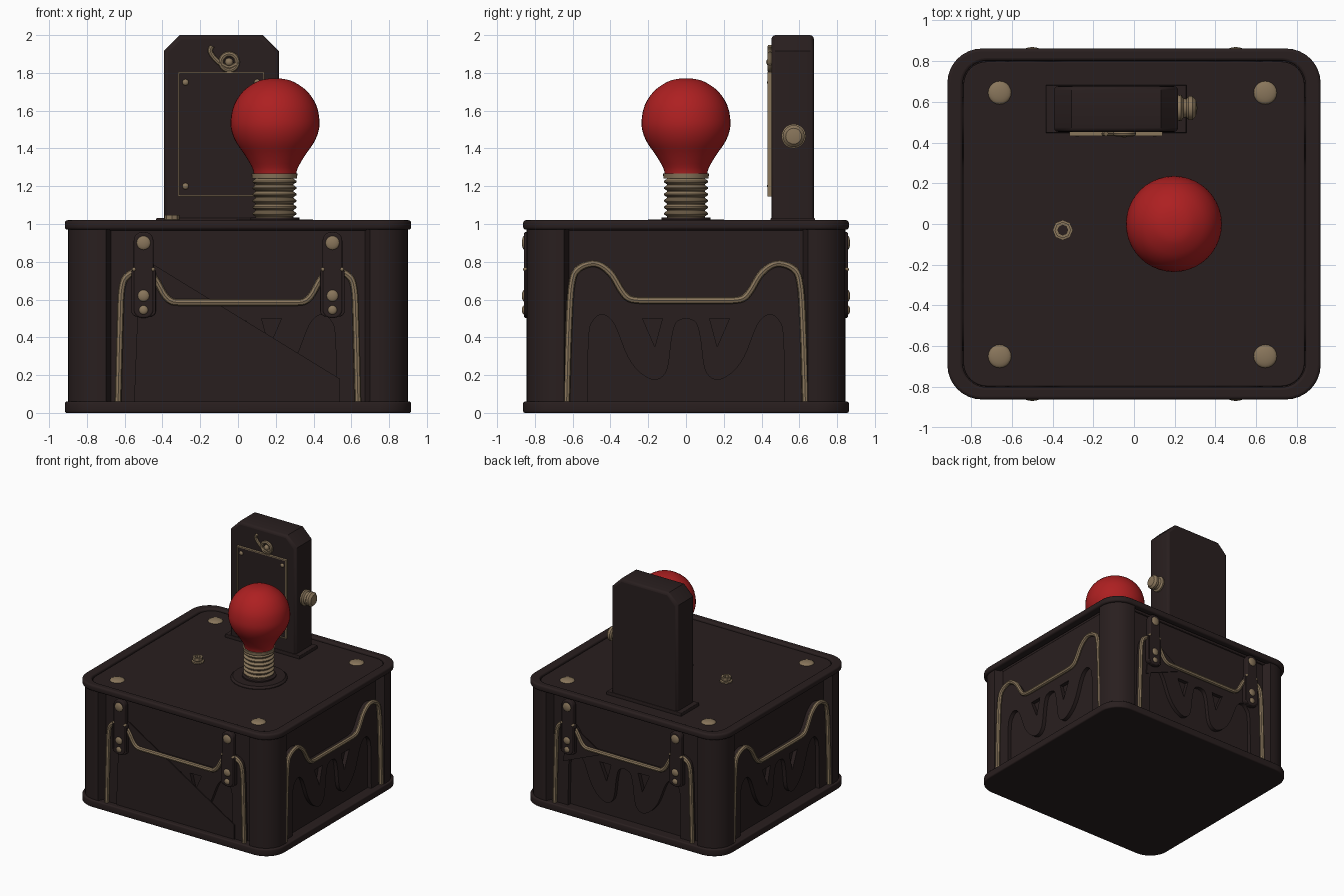
import bpy, bmesh, math
from mathutils import Vector

if "Cube" in bpy.data.objects:
    bpy.data.objects.remove(bpy.data.objects["Cube"])


def material(name, rgb):
    m = bpy.data.materials.new(name)
    m.use_nodes = True
    m.diffuse_color = (*rgb, 1)
    m.node_tree.nodes["Principled BSDF"].inputs["Base Color"].default_value = (*rgb, 1)
    return m


DARK = material("dark brown metal", (0.022, 0.0135, 0.0135))
BRASS = material("aged brass", (0.25, 0.18, 0.105))
RED = material("red glass", (0.42, 0.014, 0.015))
UP = math.pi / 2


def finish(ob, loc=(0, 0, 0), rot=(0, 0, 0)):
    ob.location, ob.rotation_euler = loc, rot
    bpy.ops.object.select_all(action='DESELECT')
    ob.select_set(True)
    bpy.context.view_layer.objects.active = ob
    if ob.type == 'CURVE':
        bpy.ops.object.convert(target='MESH')
    bpy.ops.object.shade_smooth_by_angle(angle=math.radians(35))
    return ob


def curve(name, lines, mat, closed=True, dims='2D', **settings):
    cu = bpy.data.curves.new(name, 'CURVE')
    cu.dimensions = dims
    for pts in lines:
        s = cu.splines.new('POLY')
        s.points.add(len(pts) - 1)
        for p, co in zip(s.points, pts):
            p.co = (co[0], co[1], 0, 1)
        s.use_cyclic_u = closed
    for k, v in settings.items():
        setattr(cu, k, v)
    cu.materials.append(mat)
    ob = bpy.data.objects.new(name, cu)
    bpy.context.collection.objects.link(ob)
    return ob


def plate(name, lines, thick, loc, mat=DARK, rot=(0, 0, 0), bevel=0.0):
    ob = curve(name, lines, mat, fill_mode='BOTH', extrude=thick / 2 - bevel,
               bevel_depth=bevel, offset=-bevel, bevel_resolution=2)
    return finish(ob, loc, rot)


def tube(name, pts, radius, loc, rot, closed=False):
    ob = curve(name, [pts], BRASS, closed, '3D', bevel_depth=radius,
               bevel_resolution=2, use_fill_caps=True)
    return finish(ob, loc, rot)


def lathe(name, profile, loc, mat=BRASS, rot=(0, 0, 0), sides=32):
    bm = bmesh.new()
    vs = [bm.verts.new((r, 0, z)) for r, z in profile]
    es = [bm.edges.new(p) for p in zip(vs, vs[1:])]
    bmesh.ops.spin(bm, geom=vs + es, cent=(0, 0, 0), axis=(0, 0, 1),
                   angle=math.tau, steps=sides)
    bmesh.ops.remove_doubles(bm, verts=bm.verts, dist=1e-4)
    bmesh.ops.recalc_face_normals(bm, faces=bm.faces)
    me = bpy.data.meshes.new(name)
    bm.to_mesh(me)
    bm.free()
    me.materials.append(mat)
    ob = bpy.data.objects.new(name, me)
    bpy.context.collection.objects.link(ob)
    return finish(ob, loc, rot)


def dome(name, r, h, loc, rot=(0, 0, 0)):
    arc = [(r * math.cos(a * UP / 5), h * math.sin(a * UP / 5)) for a in range(6)]
    return lathe(name, [(r, -0.01)] + arc, loc, BRASS, rot, 20)


def smooth(pts, n=5):
    """Catmull-Rom sampling through the points."""
    out, p = [], [Vector(q) for q in [pts[0]] + pts + [pts[-1]]]
    for a, b, c, d in zip(p, p[1:], p[2:], p[3:]):
        for i in range(n):
            t = i / n
            out.append(0.5 * (2 * b + (c - a) * t + (2 * a - 5 * b + 4 * c - d) * t * t
                              + (3 * b - a - 3 * c + d) * t ** 3))
    return [tuple(v) for v in out] + [pts[-1]]


def mirror(half):
    return half + [(-x, z) for x, z in reversed(half) if x != 0]


def rect(hx, hy, cx=0, cy=0):
    return [(cx - hx, cy - hy), (cx + hx, cy - hy), (cx + hx, cy + hy), (cx - hx, cy + hy)]


def rounded(hx, hy, r, notch=0, n=8, gap=0.2):
    """Rounded rectangle, optionally with a shallow recess in every side."""
    pts = []
    for k, (sx, sy) in enumerate([(1, 1), (-1, 1), (-1, -1), (1, -1)]):
        for i in range(n + 1):
            a = (k + i / n) * UP
            pts.append((sx * (hx - r) + r * math.cos(a), sy * (hy - r) + r * math.sin(a)))
        if notch:
            out = Vector((math.cos((k + 1) * UP), math.sin((k + 1) * UP)))
            along = Vector((-out.y, out.x))
            dist, span = (hy, hx - gap) if k % 2 == 0 else (hx, hy - gap)
            for s, d in ((-1, 0), (-0.96, notch), (0.96, notch), (1, 0)):
                pts.append(tuple(out * (dist - d) + along * span * s))
    return pts


# Box shell, rims and lid
plate("box_body", [rounded(0.9, 0.845, 0.165, 0.065)], 0.95, (0, 0, 0.5))
plate("bottom_rim", [rounded(0.917, 0.862, 0.17)], 0.06, (0, 0, 0.03), bevel=0.01)
plate("top_rim", [rounded(0.917, 0.862, 0.17), rounded(0.842, 0.802, 0.12)], 0.05,
      (0, 0, 0.995), bevel=0.014)
plate("lid", [rounded(0.838, 0.798, 0.115)], 0.04, (0, 0, 0.985), bevel=0.006)

# Side panels: brass trim following a shoulder line above hanging drips
end_trim = mirror(smooth([(-.632, .06), (-.62, .45), (-.605, .68), (-.57, .762), (-.48, .79),
                          (-.4, .74), (-.34, .645), (-.3, .605), (-.24, .595)]))
face_trim = mirror(smooth([(-.635, .06), (-.625, .45), (-.615, .66), (-.58, .73), (-.5, .755),
                           (-.44, .71), (-.39, .625), (-.35, .59), (-.3, .585)]))
drips = mirror(smooth([(-.52, .06), (-.515, .4), (-.49, .49), (-.44, .52), (-.38, .47),
                       (-.31, .3), (-.24, .21), (-.16, .175), (-.1, .23), (-.075, .4),
                       (-.05, .48), (0, .5)]))
holes = [[(s * .23, .5), (s * .125, .5), (s * .165, .35)] for s in (1, -1)]

for side, angle, trim, wall in (("front", 0, face_trim, .845), ("right", UP, end_trim, .9),
                                ("back", 2 * UP, face_trim, .845), ("left", 3 * UP, end_trim, .9)):
    out = Vector((math.sin(angle), -math.cos(angle), 0))
    along = Vector((math.cos(angle), math.sin(angle), 0))
    turn = (UP, 0, angle)
    plate(side + "_drip_panel", [trim + drips[::-1]] + holes, 0.035, out * (wall - .05), rot=turn)
    tube(side + "_trim", trim, 0.018, out * (wall - .02), turn)
    if side not in ("front", "back"):
        continue
    # Flat sheet across the lower corner of the panel
    sheet = ([(-.52, .83), (-.55, .06), (.54, .06), (.54, .18)] if side == "front"
             else [(-.52, .78), (-.56, .42), (-.2, .57)])
    plate(side + "_sheet", [sheet], 0.008, out * (wall - .028), rot=turn)
    # Straps with brass studs
    for s in (-1, 1):
        base = out * (wall - .012) + along * s * .5
        plate(side + "_strap", [[(x, z + .73) for x, z in rounded(.052, .227, .045)]],
              0.05, base, rot=turn, bevel=0.008)
        plate(side + "_strap_buckle", [[(x, z + .64) for x, z in rounded(.065, .13, .03)]],
              0.04, base, rot=turn, bevel=0.006)
        for z, r in ((.9, .038), (.62, .032), (.545, .025)):
            dome(side + "_strap_stud", r, .014, base + out * .022 + Vector((0, 0, z)), turn)
        for dx in (-.05, .05):
            dome(side + "_strap_pin", .011, .012,
                 base + out * .018 + along * dx + Vector((0, 0, .76)), turn)

# Lid fittings
for x in (-.66, .645):
    for y in (-.65, .645):
        dome("lid_stud", 0.058, 0.018, (x, y, 1.003))
lathe("small_socket", [(.05, 0), (.05, .012), (.035, .014), (.04, .02), (.04, .045), (.024, .045),
                       (.024, 0)], (-.35, -.03, 1.003), sides=8)

# Bulb, screw thread and socket
lathe("bulb_socket", [(0, .035), (.13, .035), (.13, .025), (.2, .025), (.215, .01), (.215, 0)],
      (.195, 0, 1.0), DARK)
thread = [(.1, 1.01)]
for i in range(6):
    z = 1.04 + i * .034
    thread += [(.1, z), (.117, z + .011), (.117, z + .018), (.1, z + .03)]
lathe("bulb_thread", thread + [(.119, 1.242), (.122, 1.268), (0, 1.27)], (.193, 0, 0))
glass = smooth([(.112, 1.265), (.122, 1.3), (.16, 1.365), (.205, 1.43), (.23, 1.49), (.235, 1.55),
                (.218, 1.63), (.17, 1.703), (.1, 1.752), (.045, 1.768), (0, 1.771)], 3)
lathe("bulb_glass", glass, (.196, 0, 0), RED, sides=40)

# Tower with chamfered top and softened edges
CX, CY = -.088, .565
plate("tower", [[(-.305, .97), (.305, .97), (.305, 1.915), (.22, 2), (-.22, 2), (-.305, 1.915)]],
      0.225, (CX, CY, 0), rot=(UP, 0, 0), bevel=0.022)
plate("tower_foot", [rect(.345, .118)], 0.035, (CX, CY, 1.015), bevel=0.006)
FRONT = CY - .1125
plate("tower_door", [rect(.225, .325, 0, 1.475)], 0.014, (CX, FRONT - .005, 0), rot=(UP, 0, 0))
plate("tower_door_edge", [rect(.229, .329, 0, 1.475), rect(.221, .321, 0, 1.475)], 0.024,
      (CX, FRONT - .008, 0), BRASS, (UP, 0, 0))
for x in (-.19, .19):
    for z in (1.2, 1.75):
        dome("door_pin", .017, .012, (CX + x, FRONT - .011, z), (UP, 0, 0))

# Curled emblem above the door
HUB = Vector((-.047, FRONT - .008, 1.857))
ring = [(.043 * math.cos(i * UP / 5), .043 * math.sin(i * UP / 5)) for i in range(20)]
tube("emblem_ring", ring, .014, HUB, (UP, 0, 0), True)
tail = smooth([(.05, -.005), (.0, -.03), (-.05, -.005), (-.085, .03), (-.1, .06), (-.09, .085)])
tube("emblem_tail", tail, .013, HUB, (UP, 0, 0))
dome("emblem_center", .022, .02, HUB, (UP, 0, 0))

# Side knob
lathe("tower_knob", [(.062, 0), (.065, .02), (.05, .03), (.045, .045), (.058, .055), (.058, .075),
                     (.042, .092), (0, .1)], (CX + .3, CY + .005, 1.465), rot=(0, UP, 0), sides=20)
